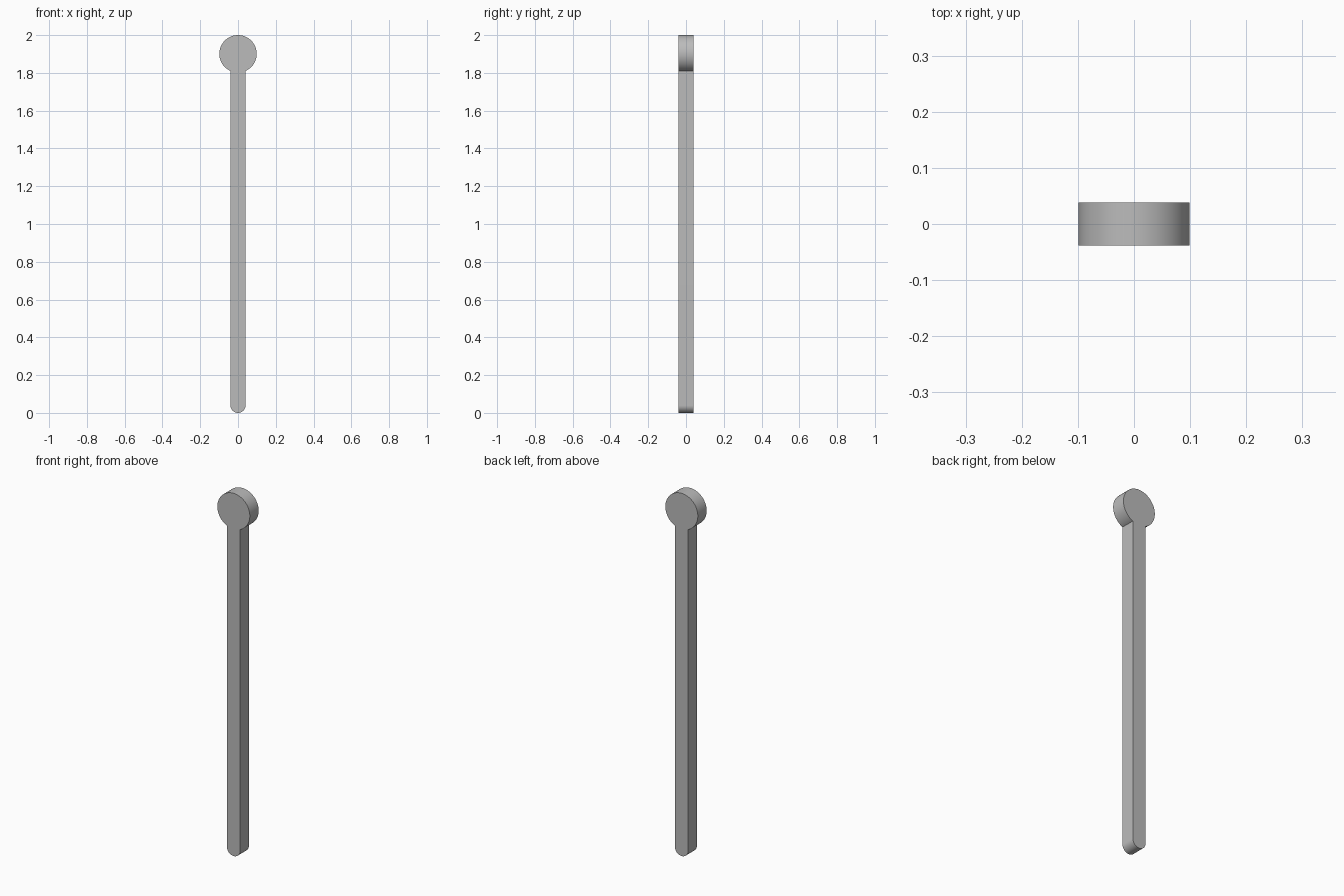
import bpy, bmesh
from math import asin, cos, sin, pi, radians

cube = bpy.data.objects.get("Cube")
if cube:
    bpy.data.objects.remove(cube, do_unlink=True)

HEAD_R = 0.099      # round head
SHAFT_R = 0.04      # half width of the shaft and radius of its tip
DEPTH = 0.077
HEIGHT = 2.0

grey = bpy.data.materials.new("plain grey")
grey.use_nodes = True
colour = (0.5, 0.5, 0.5, 1)
grey.diffuse_color = colour
grey.node_tree.nodes["Principled BSDF"].inputs["Base Color"].default_value = colour


def arc(radius, centre_z, start, end, steps):
    """Points on an arc in the front plane, angles measured from +x."""
    angles = [start + (end - start) * i / steps for i in range(steps + 1)]
    return [(radius * cos(a), centre_z + radius * sin(a)) for a in angles]


# Outline: round head running into a straight shaft with a rounded tip
neck = asin(SHAFT_R / HEAD_R)
outline = arc(HEAD_R, HEIGHT - HEAD_R, neck - pi / 2, 3 * pi / 2 - neck, 64)
outline += arc(SHAFT_R, SHAFT_R, pi, 2 * pi, 32)

# Extrude the outline from front to back
bm = bmesh.new()
front = bm.faces.new([bm.verts.new((x, -DEPTH / 2, z)) for x, z in outline])
back = bmesh.ops.extrude_face_region(bm, geom=[front], use_keep_orig=True)
moved = [v for v in back["geom"] if isinstance(v, bmesh.types.BMVert)]
bmesh.ops.translate(bm, vec=(0, DEPTH, 0), verts=moved)
bmesh.ops.recalc_face_normals(bm, faces=bm.faces)
mesh = bpy.data.meshes.new("round_headed_pin")
bm.to_mesh(mesh)
bm.free()
mesh.materials.append(grey)

pin = bpy.data.objects.new("round_headed_pin", mesh)
bpy.context.collection.objects.link(pin)

# Smooth the curved rims and keep the flat faces crisp
bpy.ops.object.select_all(action="DESELECT")
pin.select_set(True)
bpy.context.view_layer.objects.active = pin
bpy.ops.object.shade_smooth_by_angle(angle=radians(30))
